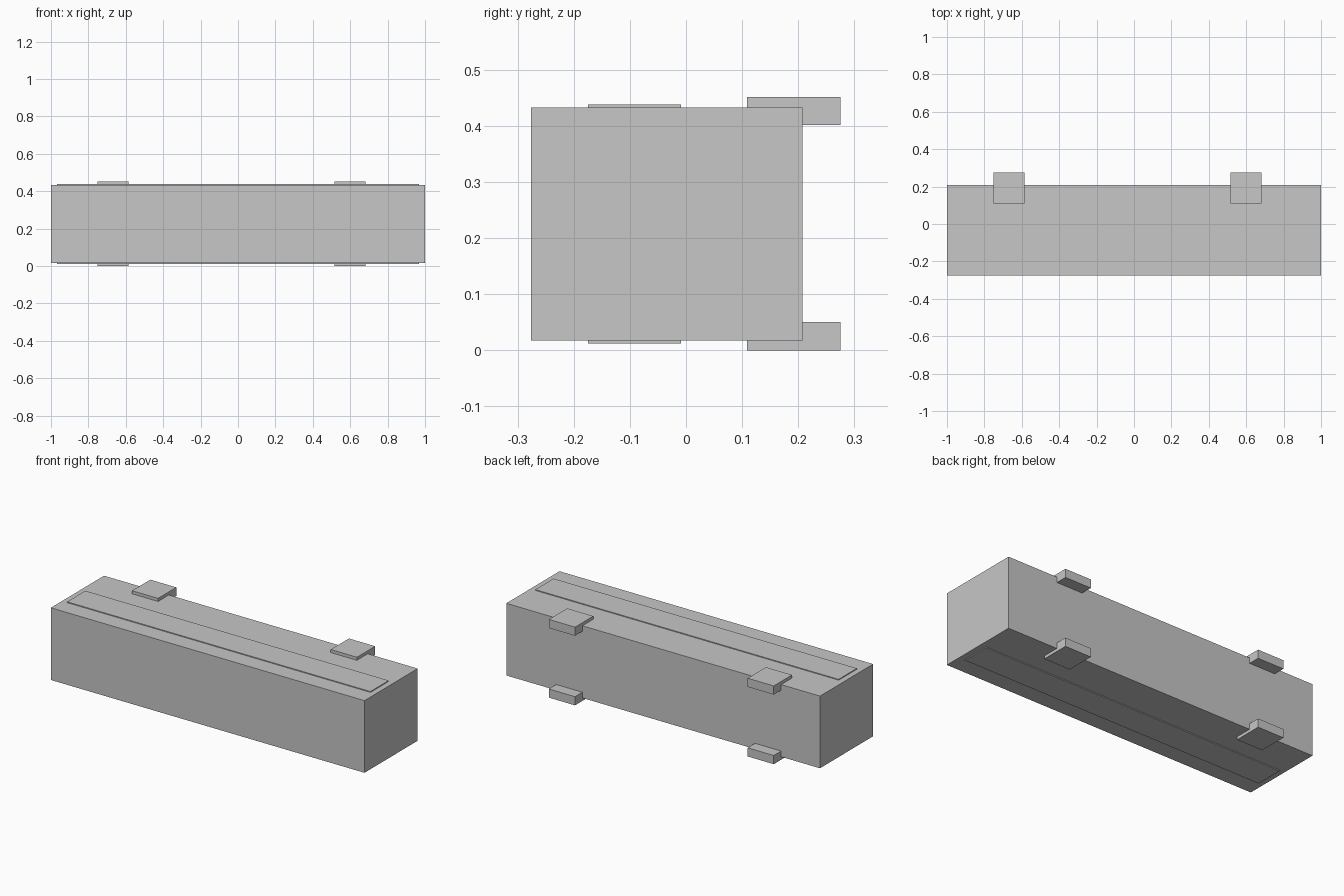
import bpy

if "Cube" in bpy.data.objects:
    bpy.data.objects.remove(bpy.data.objects["Cube"])

grey = bpy.data.materials.new("light grey")
grey.diffuse_color = (0.57, 0.57, 0.57, 1)
grey.use_nodes = True
grey.node_tree.nodes["Principled BSDF"].inputs["Base Color"].default_value = grey.diffuse_color


def box(name, x, y, z):
    """Add a box spanning the given (min, max) ranges."""
    spans = (x, y, z)
    bpy.ops.mesh.primitive_cube_add(size=1, location=[(a + b) / 2 for a, b in spans])
    ob = bpy.context.object
    ob.name = name
    ob.scale = [b - a for a, b in spans]
    bpy.ops.object.transform_apply(location=False, rotation=False, scale=True)
    ob.data.materials.append(grey)
    return ob


# Main beam
box("beam", (-1, 1), (-0.276, 0.208), (0.017, 0.433))

# Thin strips on the top and underside
strip_x, strip_y = (-0.967, 0.967), (-0.175, -0.009)
box("top_strip", strip_x, strip_y, (0.429, 0.438))
box("bottom_strip", strip_x, strip_y, (0.012, 0.021))

# Mounting lugs overhanging the back, a pair above and a pair below
for side, x in (("left", (-0.752, -0.586)), ("right", (0.515, 0.682))):
    for level, z in (("lower", (0, 0.05)), ("upper", (0.401, 0.451))):
        box(f"{level}_{side}_lug", x, (0.109, 0.275), z)
